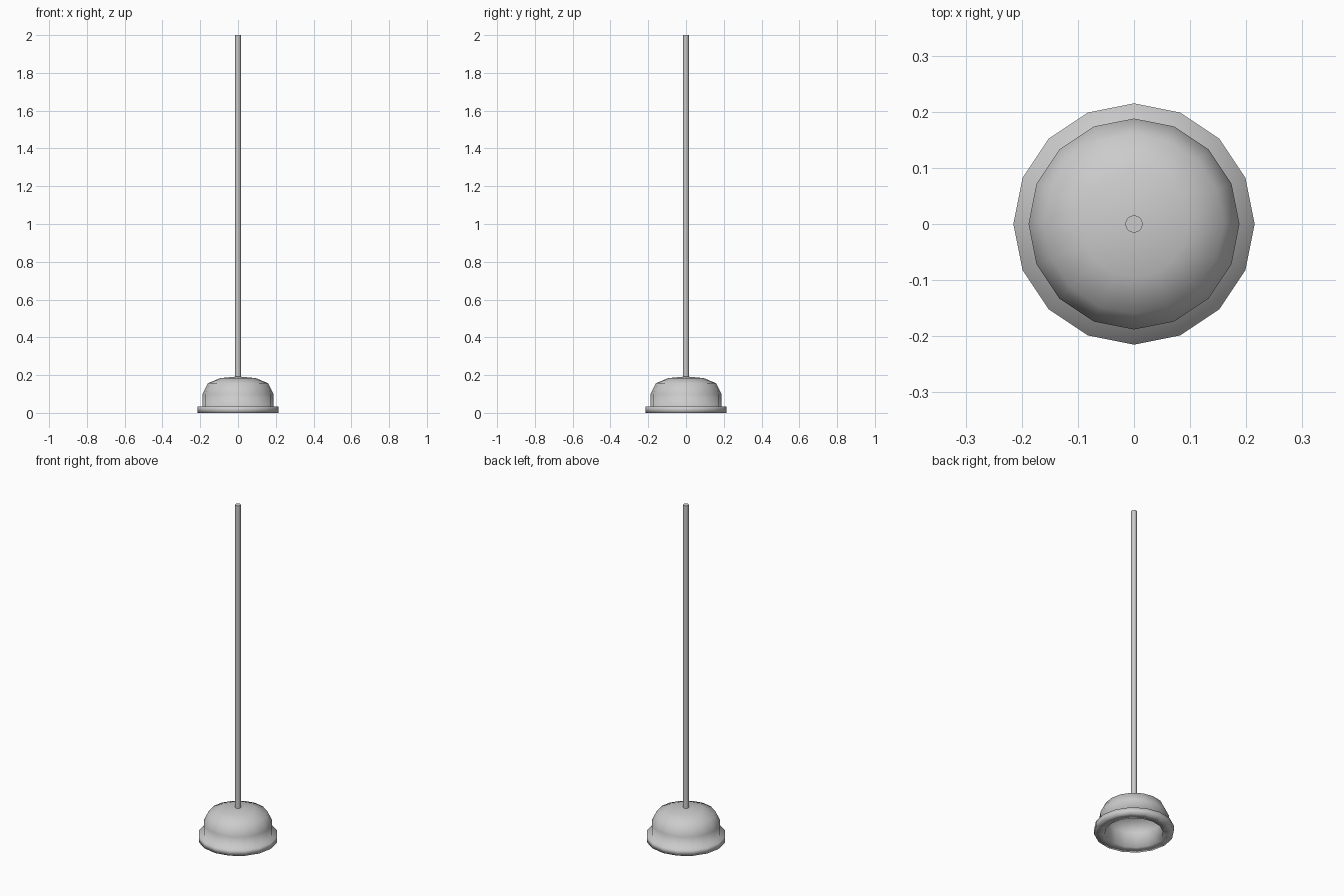
import bpy, bmesh, math

if "Cube" in bpy.data.objects:
    bpy.data.objects.remove(bpy.data.objects["Cube"])


def finish(name, bm, angle):
    bmesh.ops.recalc_face_normals(bm, faces=bm.faces)
    mesh = bpy.data.meshes.new(name)
    bm.to_mesh(mesh)
    bm.free()
    obj = bpy.data.objects.new(name, mesh)
    bpy.context.collection.objects.link(obj)
    bpy.ops.object.select_all(action='DESELECT')
    obj.select_set(True)
    bpy.context.view_layer.objects.active = obj
    bpy.ops.object.shade_smooth_by_angle(angle=math.radians(angle))
    return obj


def lathe(name, profile, sides, angle):
    bm = bmesh.new()
    verts = [bm.verts.new((r, 0, z)) for r, z in profile]
    edges = [bm.edges.new(pair) for pair in zip(verts, verts[1:])]
    bmesh.ops.spin(bm, geom=verts + edges, cent=(0, 0, 0), axis=(0, 0, 1),
                   angle=2 * math.pi, steps=sides, use_merge=True)
    bmesh.ops.remove_doubles(bm, verts=bm.verts, dist=0.0005)
    return finish(name, bm, angle)


# Hollow rubber cup, smooth all over: outer dome, lip, then the inside
lathe("rubber_cup", [
    (0, 0.193), (0.095, 0.184), (0.16, 0.157),
    (0.188, 0.1), (0.188, 0.035),
    (0.215, 0.035), (0.215, 0), (0.157, 0),
    (0.157, 0.09), (0.138, 0.13), (0.085, 0.153), (0, 0.161),
], 16, 180)

# Long round handle
rod = bmesh.new()
bottom, top = 0.18, 2.0
bmesh.ops.create_cone(rod, cap_ends=True, segments=32, radius1=0.0152,
                      radius2=0.0152, depth=top - bottom)
bmesh.ops.translate(rod, verts=rod.verts, vec=(0, 0, (top + bottom) / 2))
finish("handle", rod, 40)
